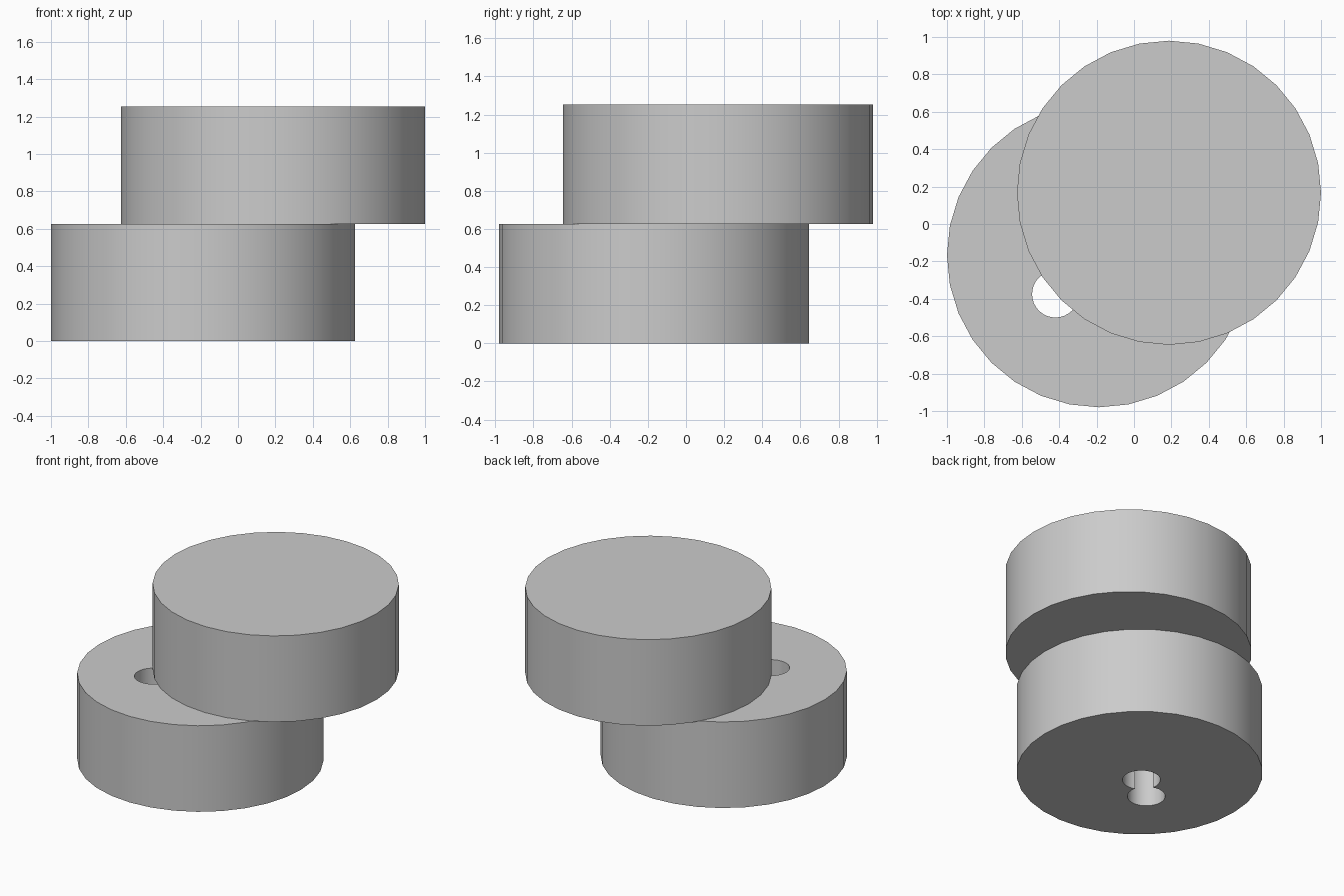
import bpy
import math

old = bpy.data.objects.get("Cube")
if old:
    bpy.data.objects.remove(old, do_unlink=True)

# One plain grey for the whole model
grey = bpy.data.materials.new("plain grey")
grey.use_nodes = True
colour = (0.6, 0.6, 0.6, 1)
grey.diffuse_color = colour
grey.node_tree.nodes["Principled BSDF"].inputs["Base Color"].default_value = colour

HEIGHT = 0.627
RADIUS = 0.813
HOLE_RADIUS = 0.125


def cylinder(name, x, y, bottom, top, radius):
    bpy.ops.mesh.primitive_cylinder_add(
        vertices=32, radius=radius, depth=top - bottom,
        location=(x, y, (bottom + top) / 2))
    obj = bpy.context.object
    obj.name = name
    obj.data.materials.append(grey)
    return obj


def cut(obj, cutter):
    mod = obj.modifiers.new("hole", "BOOLEAN")
    mod.operation = "DIFFERENCE"
    mod.solver = "EXACT"
    mod.object = cutter
    bpy.ops.object.select_all(action="DESELECT")
    bpy.context.view_layer.objects.active = obj
    obj.select_set(True)
    bpy.ops.object.modifier_apply(modifier=mod.name)
    bpy.data.objects.remove(cutter, do_unlink=True)


def smooth(obj):
    bpy.ops.object.select_all(action="DESELECT")
    bpy.context.view_layer.objects.active = obj
    obj.select_set(True)
    bpy.ops.object.shade_smooth_by_angle(angle=math.radians(30))


# Two equal discs, stacked and offset diagonally
lower = cylinder("lower_disc", -0.187, -0.167, 0, HEIGHT, RADIUS)
upper = cylinder("upper_disc", 0.187, 0.167, HEIGHT, 2 * HEIGHT, RADIUS)

# Two overlapping round holes through the lower disc
for x, y in ((-0.42, -0.375), (-0.257, -0.23)):
    cut(lower, cylinder("hole_cutter", x, y, -0.1, HEIGHT + 0.1, HOLE_RADIUS))

for disc in (lower, upper):
    smooth(disc)
